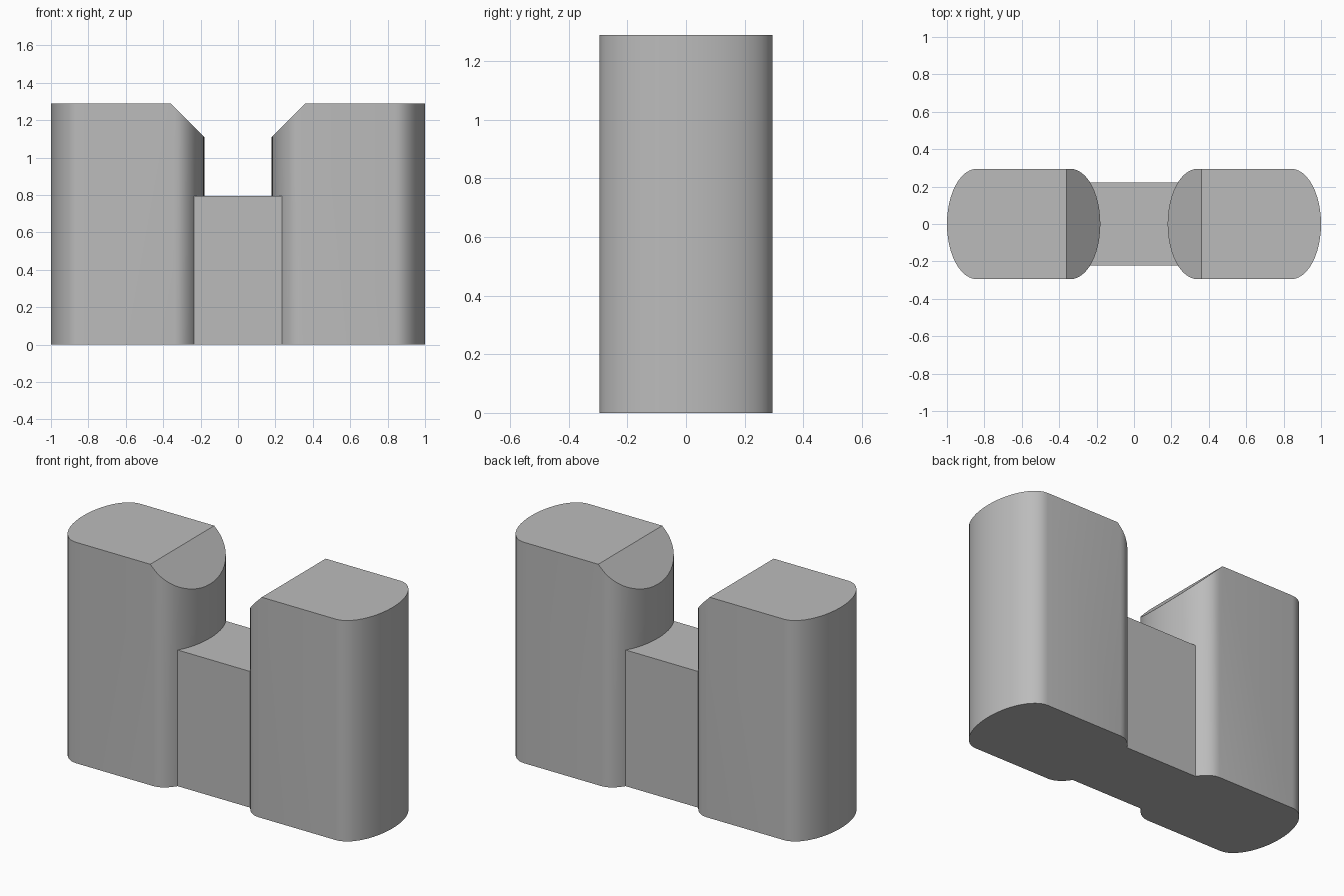
import bpy
import bmesh
from math import cos, sin, pi, radians
from mathutils import Vector

HEIGHT, WEB_HEIGHT = 1.29, 0.795
HALF_DEPTH, WEB_HALF_DEPTH = 0.295, 0.222
INNER, OUTER, END_RADIUS = 0.18, 1.0, 0.16
CHAMFER = 0.18
SEGMENTS = 24

if "Cube" in bpy.data.objects:
    bpy.data.objects.remove(bpy.data.objects["Cube"], do_unlink=True)

grey = bpy.data.materials.new("plain_grey")
grey.use_nodes = True
colour = (0.5, 0.5, 0.5, 1.0)
grey.diffuse_color = colour
grey.node_tree.nodes["Principled BSDF"].inputs["Base Color"].default_value = colour


def prism(name, outline, height, cut=None):
    """Extrude an outline up from the floor, optionally slicing off a corner."""
    bm = bmesh.new()
    base = bm.faces.new([bm.verts.new((x, y, 0)) for x, y in outline])
    top = bmesh.ops.extrude_face_region(bm, geom=[base])["geom"]
    verts = [v for v in top if isinstance(v, bmesh.types.BMVert)]
    bmesh.ops.translate(bm, verts=verts, vec=(0, 0, height))
    if cut:
        point, normal = cut
        geom = bm.verts[:] + bm.edges[:] + bm.faces[:]
        sliced = bmesh.ops.bisect_plane(bm, geom=geom, plane_co=point,
                                        plane_no=normal, clear_outer=True)
        edges = [e for e in sliced["geom_cut"] if isinstance(e, bmesh.types.BMEdge)]
        bmesh.ops.contextual_create(bm, geom=edges)
    bmesh.ops.recalc_face_normals(bm, faces=bm.faces[:])
    mesh = bpy.data.meshes.new(name)
    bm.to_mesh(mesh)
    bm.free()
    mesh.materials.append(grey)
    obj = bpy.data.objects.new(name, mesh)
    bpy.context.collection.objects.link(obj)
    return obj


def post(name, side):
    """Tall post with elliptical ends and a chamfer facing the gap."""
    outline = []
    for centre, start in ((OUTER - END_RADIUS, -pi / 2), (INNER + END_RADIUS, pi / 2)):
        for i in range(SEGMENTS + 1):
            a = start + pi * i / SEGMENTS
            outline.append((side * (centre + END_RADIUS * cos(a)), HALF_DEPTH * sin(a)))
    point = Vector((side * INNER, 0, HEIGHT - CHAMFER))
    return prism(name, outline, HEIGHT, (point, Vector((-side, 0, 1)).normalized()))


# Low web joining the two posts
reach = INNER + END_RADIUS
body = prism("joined_posts", [(-reach, -WEB_HALF_DEPTH), (reach, -WEB_HALF_DEPTH),
                              (reach, WEB_HALF_DEPTH), (-reach, WEB_HALF_DEPTH)], WEB_HEIGHT)
bpy.ops.object.select_all(action="DESELECT")
bpy.context.view_layer.objects.active = body
body.select_set(True)

# Fuse the left and right posts onto the web
for name, side in (("left_post", 1), ("right_post", -1)):
    part = post(name, side)
    union = body.modifiers.new(name, "BOOLEAN")
    union.operation = "UNION"
    union.solver = "EXACT"
    union.object = part
    bpy.ops.object.modifier_apply(modifier=union.name)
    bpy.data.objects.remove(part, do_unlink=True)

bpy.ops.object.shade_smooth_by_angle(angle=radians(30))
